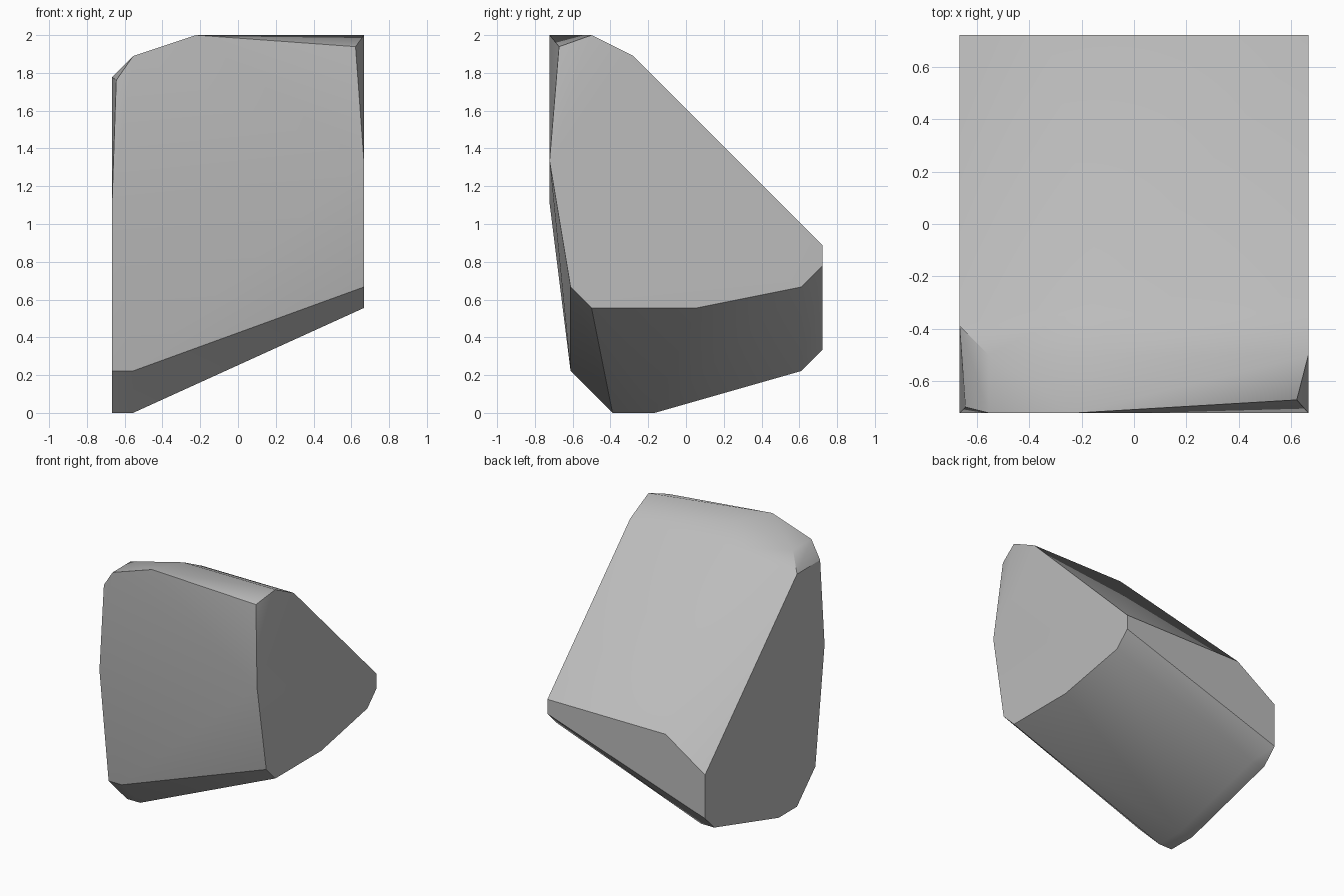
import bpy
import bmesh
import math

cube = bpy.data.objects.get("Cube")
if cube:
    bpy.data.objects.remove(cube, do_unlink=True)

UNIT = 1 / 9  # the boulder's corners lie on a grid of ninths

# Cross-sections of the boulder: x station -> (y, z) corners, in grid units
sections = {
    -6: [(-5.5, 2), (-3.5, 0), (-1.5, 0), (5.5, 2), (6.5, 3),
         (6.5, 6), (-3.5, 16), (-6.5, 10)],
    -5.8: [(-6.3, 15.85)],
    -5: [(-5.5, 2), (-3.5, 0), (-1.5, 0), (5.5, 2), (-4.5, 17), (-6.5, 17)],
    -3: [(6.5, 8)],
    -2: [(-6.5, 18)],
    -1: [(-4.5, 18), (-2.5, 17)],
    5.6: [(-6.05, 17.45)],
    6: [(-5.5, 6), (-4.5, 5), (.5, 5), (5.5, 6), (6.5, 7),
        (6.5, 8), (-2.5, 17), (-4.5, 18), (-6.5, 12)],
}

# Stone material
stone = bpy.data.materials.new("stone_grey")
stone.use_nodes = True
grey = (0.5, 0.5, 0.5, 1)
stone.diffuse_color = grey
stone.node_tree.nodes["Principled BSDF"].inputs["Base Color"].default_value = grey

# Wrap the sections in one faceted skin and merge its flat facets
bm = bmesh.new()
for x, corners in sections.items():
    for y, z in corners:
        bm.verts.new((x * UNIT, y * UNIT, z * UNIT))
bmesh.ops.convex_hull(bm, input=bm.verts[:])
bmesh.ops.dissolve_limit(bm, angle_limit=math.radians(0.5),
                         verts=bm.verts[:], edges=bm.edges[:])
bmesh.ops.recalc_face_normals(bm, faces=bm.faces[:])
mesh = bpy.data.meshes.new("boulder")
bm.to_mesh(mesh)
bm.free()
mesh.materials.append(stone)

boulder = bpy.data.objects.new("boulder", mesh)
bpy.context.collection.objects.link(boulder)

# Soft shading over shallow bends, crisp main edges
bpy.ops.object.select_all(action="DESELECT")
boulder.select_set(True)
bpy.context.view_layer.objects.active = boulder
bpy.ops.object.shade_smooth_by_angle(angle=math.radians(30))
